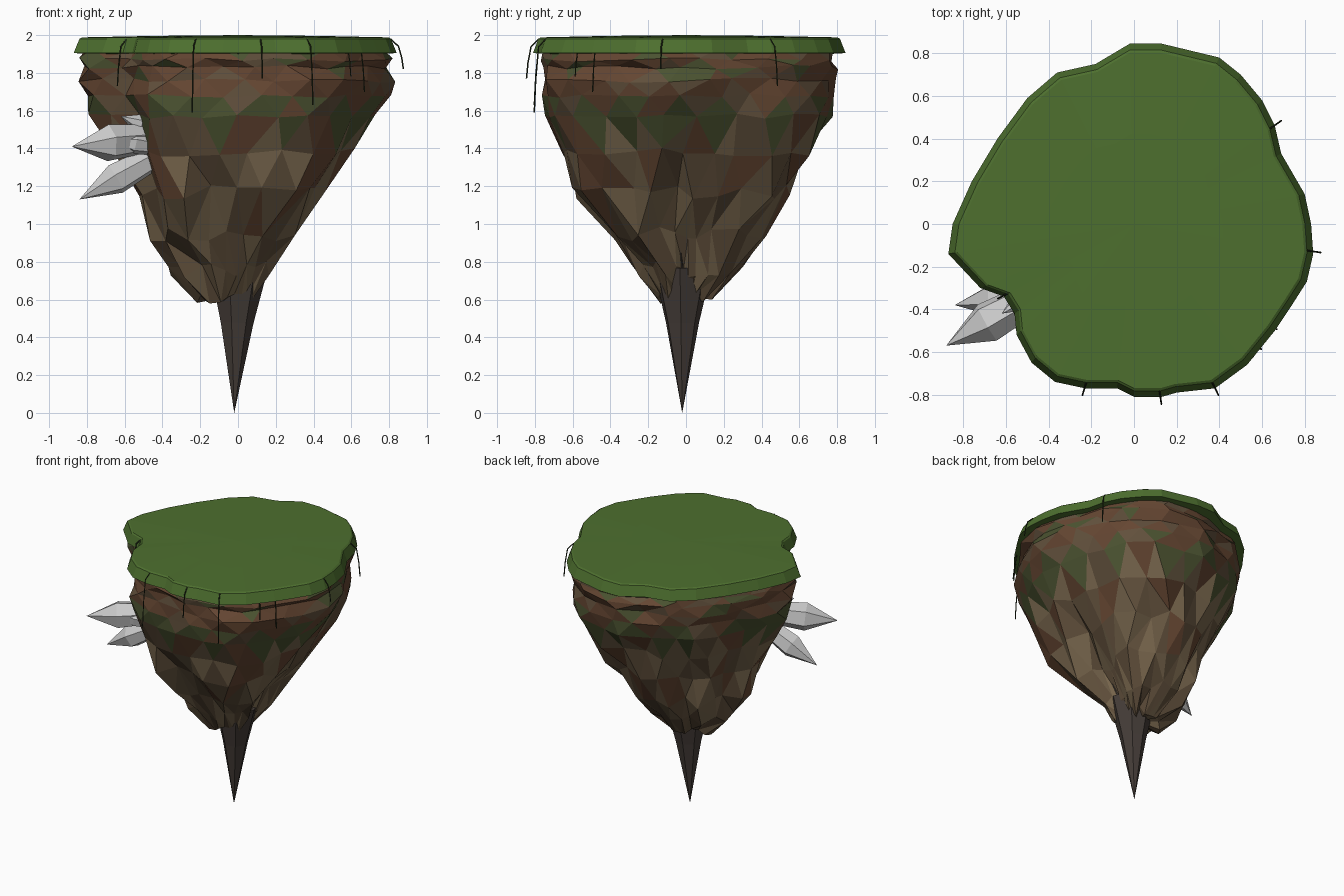
import bpy, bmesh, math, random
from mathutils import Vector

if "Cube" in bpy.data.objects:
    bpy.data.objects.remove(bpy.data.objects["Cube"])

random.seed(7)

# Plan outline of the island, clockwise from the right
OUTLINE = [(.83, 0), (.84, -.14), (.81, -.27), (.74, -.38), (.66, -.5), (.53, -.66), (.38, -.77),
           (.2, -.79), (.13, -.81), (0, -.81), (-.08, -.77), (-.23, -.77), (-.37, -.74), (-.48, -.65),
           (-.55, -.52), (-.56, -.42), (-.61, -.34), (-.72, -.30), (-.87, -.14), (-.85, 0), (-.76, .2),
           (-.64, .4), (-.5, .59), (-.36, .71), (-.18, .75), (-.02, .845), (.13, .845), (.4, .78),
           (.5, .7), (.6, .58), (.66, .46), (.69, .33), (.8, .14)]
OUTLINE.reverse()

# Rock levels: height, then share of the outline at E NE N NW W SW S SE
LEVELS = [
    (1.93, .93, .93, .93, .93, .93, .93, .93, .93),
    (1.87, .97, .97, .92, .95, .97, .97, .94, .96),
    (1.83, .95, .97, .95, .97, .98, .95, .93, .95),
    (1.76, .98, .95, .92, .95, .97, .96, .94, .99),
    (1.68, .96, .97, .94, .94, .95, .98, .95, .97),
    (1.57, .87, .94, .91, .92, .90, .94, .94, .92),
    (1.38, .72, .84, .79, .78, .77, .86, .86, .84),
    (1.17, .48, .72, .67, .65, .62, .78, .76, .74),
    (.95, .25, .50, .52, .55, .55, .64, .45, .50),
    (.76, .14, .28, .37, .42, .46, .46, .30, .27),
    (.62, .08, .12, .17, .22, .26, .26, .17, .12)]


def material(name, rgb):
    m = bpy.data.materials.new(name)
    m.diffuse_color = (*rgb, 1)
    m.use_nodes = True
    m.node_tree.nodes["Principled BSDF"].inputs["Base Color"].default_value = m.diffuse_color
    return m


GRASS = material("grass", (.075, .16, .028))
MOSS = material("moss", (.07, .085, .03))
EARTH = material("red_earth", (.13, .062, .032))
BROWN = material("brown_rock", (.12, .08, .045))
TAN = material("tan_rock", (.19, .135, .075))
DARK = material("dark_rock", (.06, .047, .04))
VINE = material("vine", (.02, .03, .012))


def finish(name, bm, mats=()):
    bmesh.ops.recalc_face_normals(bm, faces=bm.faces)
    me = bpy.data.meshes.new(name)
    bm.to_mesh(me)
    bm.free()
    for m in mats:
        me.materials.append(m)
    ob = bpy.data.objects.new(name, me)
    bpy.context.collection.objects.link(ob)
    return ob


def loft(bm, rings, start=None, end=None):
    """Skin equal-length rings of points; optional apex points close the ends."""
    vs = [[bm.verts.new(p) for p in r] for r in rings]
    n = len(vs[0])
    for a, b in zip(vs, vs[1:]):
        for i in range(n):
            bm.faces.new((a[i], a[(i + 1) % n], b[(i + 1) % n], b[i]))
    for apex, r in ((start, vs[0]), (end, vs[-1])):
        if apex is not None:
            v = bm.verts.new(apex)
            for i in range(n):
                bm.faces.new((v, r[i], r[(i + 1) % n]))


def radius(a):
    """Distance from the axis to the outline along angle a."""
    d = Vector((math.cos(a), math.sin(a)))
    for p, q in zip(OUTLINE, OUTLINE[1:] + OUTLINE[:1]):
        p, q = Vector(p), Vector(q)
        e = q - p
        den = d.cross(e)
        if abs(den) > 1e-9:
            t, s = p.cross(e) / den, p.cross(d) / den
            if t > 0 and -1e-6 <= s <= 1 + 1e-6:
                return t
    return .8


# Grass slab with flared skirt
bm = bmesh.new()
loft(bm, [[(x * s, y * s, z) for x, y in OUTLINE]
          for s, z in ((.5, 1.996), (.95, 1.988), (.965, 1.98), (1, 1.905), (.90, 1.90))],
     start=(0, 0, 2.0))
finish("grass_top", bm, [GRASS])

# Faceted rock body, with lobes and a deep groove on the right
SEG = 26
bm = bmesh.new()
rings = []
for k, (z, *shares) in enumerate(LEVELS):
    ring = []
    low = max(0, min(1, (1.6 - z) / .5))
    for i in range(SEG):
        a = (i + .5 * (k % 2)) / SEG * math.tau + random.uniform(-.05, .05)
        t = (a / math.tau * 8) % 8
        j = int(t)
        share = shares[j] + (shares[(j + 1) % 8] - shares[j]) * (t - j)
        share *= 1 + random.uniform(-.025, .02) - low * random.choice((0, 0, .05, .14))
        r = radius(a) * (1 - low) + (.55 * radius(a) + .37) * low
        dz = random.uniform(-.03, .03) * (.4 + low)
        ring.append((math.cos(a) * r * share, math.sin(a) * r * share, z + dz * (k > 0)))
    rings.append(ring)
loft(bm, rings, end=(-.03, 0, .62))
bmesh.ops.triangulate(bm, faces=bm.faces)
for f in bm.faces:
    z = f.calc_center_median().z
    if z > 1.7:
        f.material_index = random.choice((1, 1, 1, 2, 0))
    elif z > 1.5:
        f.material_index = random.choice((0, 0, 2, 1))
    else:
        f.material_index = random.choice((2, 3, 3, 2, 3, 1) if z > .9 else (2, 2, 3))
finish("rock_body", bm, [MOSS, EARTH, BROWN, TAN])


def shard(name, base, tip, stations, sides, mat=None, squash=1):
    """Pointed faceted shard; stations are (share of length, radius)."""
    base, tip = Vector(base), Vector(tip)
    rot = (tip - base).to_track_quat('Z', 'Y')
    bm = bmesh.new()
    loft(bm, [[base.lerp(tip, t) + rot @ Vector((r * math.cos(i / sides * math.tau + .3),
                                                 squash * r * math.sin(i / sides * math.tau + .3), 0))
               for i in range(sides)] for t, r in stations], start=base, end=tip)
    return finish(name, bm, [mat] if mat else [])


# Hanging stone spikes
shard("bottom_spike", (.0, -.02, .77), (-.02, -.02, 0), ((0, .16), (.38, .09)), 7, DARK)
shard("groove_spike", (.3, -.1, 1.39), (.06, -.01, .62), ((0, .085), (.4, .075)), 5, DARK)

# Crystal cluster
ROOT = (-.38, -.30, 1.42)
for i, (base, tip, r) in enumerate([
        ((-.40, -.30, 1.46), (-.88, -.57, 1.41), .10),
        ((-.36, -.31, 1.40), (-.84, -.38, 1.13), .085),
        ((-.36, -.36, 1.40), (-.69, -.49, 1.45), .06),
        ((-.40, -.28, 1.48), (-.62, -.42, 1.57), .05)]):
    shard(f"crystal_{i + 1}", base, tip, ((0, r * .7), (.6, r)), 6)

# Vines draped over the rim: rim point and lowest height
for i, (x, y, low) in enumerate([(.67, .47, 1.73), (.85, -.13, 1.82), (.65, -.48, 1.70), (.58, -.57, 1.78),
                                 (.385, -.78, 1.63), (.125, -.82, 1.77), (-.235, -.78, 1.59),
                                 (-.62, -.34, 1.73)]):
    cu = bpy.data.curves.new(f"vine_{i + 1}", 'CURVE')
    cu.dimensions = '3D'
    cu.bevel_depth = .004
    cu.bevel_resolution = 0
    sp = cu.splines.new('POLY')
    sp.points.add(3)
    path = ((.95, 1.98), (1.0, 1.94), (1.02, (1.94 + low) / 2), (1.03, low))
    for pt, (s, z) in zip(sp.points, path):
        pt.co = (x * s, y * s, z, 1)
    cu.materials.append(VINE)
    bpy.context.collection.objects.link(bpy.data.objects.new(f"vine_{i + 1}", cu))
